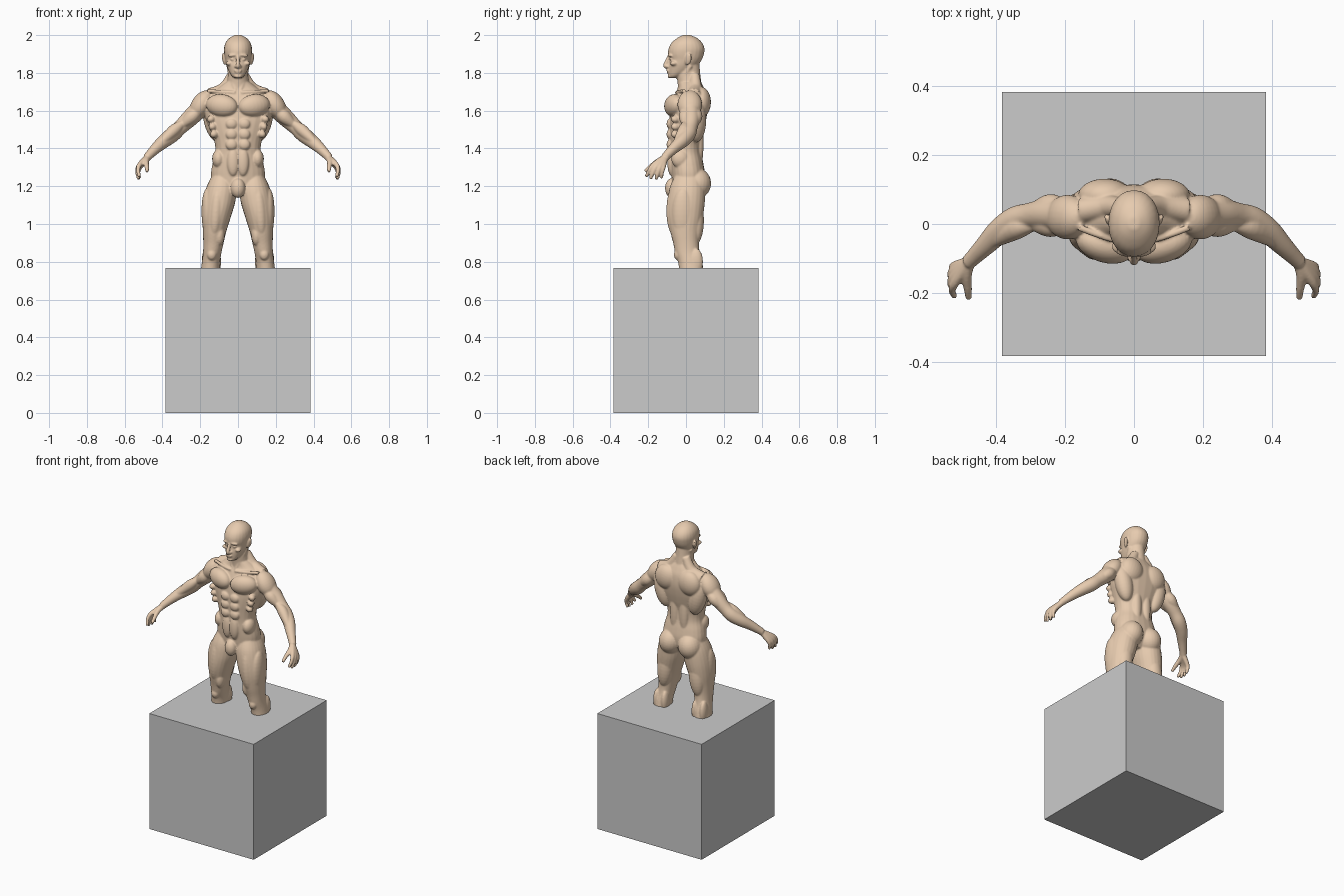
import bpy, bmesh, math
from mathutils import Vector, Matrix, Euler

N = 24
bm = bmesh.new()


def spline(rows, n=5):
    """Catmull-Rom interpolation through rows of numbers."""
    p = [rows[0], *rows, rows[-1]]
    out = []
    for i in range(len(rows) - 1):
        for k in range(n):
            t = k / n
            out.append([0.5 * (2 * b + (c - a) * t + (2 * a - 5 * b + 4 * c - d) * t * t
                               + (3 * b - a - 3 * c + d) * t ** 3)
                        for a, b, c, d in zip(*p[i:i + 4])])
    return out + [list(rows[-1])]


def loft(rings, both):
    """Closed skin over rings of points, optionally repeated across x = 0."""
    for s in ((1, -1) if both else (1,)):
        vs = [[bm.verts.new((s * q[0], q[1], q[2])) for q in r] for r in rings]
        for a, b in zip(vs, vs[1:]):
            for i in range(N):
                j = (i + 1) % N
                bm.faces.new((a[i], a[j], b[j], b[i]))
        bm.faces.new(vs[0][::-1])
        bm.faces.new(vs[-1])


def slices(rows, both=False, power=2.3):
    """Horizontal sections: z, centre x, half width, front y, back y."""
    rings = []
    for z, cx, rx, yf, yb in spline(rows):
        ring = []
        for i in range(N):
            t = 2 * math.pi * i / N
            c, s = math.cos(t), math.sin(t)
            ring.append((cx + rx * math.copysign(abs(c) ** (2 / power), c),
                         (yf + yb) / 2 + (yb - yf) / 2 * math.copysign(abs(s) ** (2 / power), s), z))
        rings.append(ring)
    loft(rings, both)


def tube(pts, both=True):
    """Round limb along points x, y, z, radius."""
    p = spline(pts)
    rings = []
    for i, q in enumerate(p):
        d = Vector(p[min(i + 1, len(p) - 1)][:3]) - Vector(p[max(i - 1, 0)][:3])
        u = d.cross(Vector((0.3, 1, 0.1))).normalized()
        v = d.cross(u).normalized()
        rings.append([Vector(q[:3]) + q[3] * (u * math.cos(2 * math.pi * k / N) + v * math.sin(2 * math.pi * k / N))
                      for k in range(N)])
    loft(rings, both)


def ball(c, r, rot=(0, 0, 0), both=True):
    """Ellipsoid muscle."""
    for s in ((1, -1) if both else (1,)):
        m = (Matrix.Diagonal((s, 1, 1, 1)) @ Matrix.Translation(c)
             @ Euler([math.radians(a) for a in rot]).to_matrix().to_4x4() @ Matrix.Diagonal((*r, 1)))
        bmesh.ops.create_uvsphere(bm, u_segments=24, v_segments=16, radius=1, matrix=m)


# torso
slices([(1.15, 0, .05, -.05, .05), (1.20, 0, .13, -.07, .09), (1.26, 0, .143, -.077, .10),
        (1.32, 0, .135, -.082, .092), (1.38, 0, .120, -.085, .080), (1.44, 0, .126, -.088, .080),
        (1.50, 0, .148, -.09, .095), (1.56, 0, .172, -.088, .108), (1.62, 0, .18, -.08, .115),
        (1.68, 0, .155, -.058, .11), (1.72, 0, .105, -.04, .095), (1.75, 0, .065, -.038, .08)])
# neck
slices([(1.68, 0, .07, -.04, .09), (1.74, 0, .06, -.044, .083), (1.80, 0, .053, -.05, .075),
        (1.87, 0, .05, -.04, .07)], power=2)
# head
slices([(1.773, 0, .02, -.086, -.045), (1.785, 0, .034, -.092, -.02), (1.81, 0, .049, -.094, .03),
        (1.84, 0, .061, -.093, .062), (1.87, 0, .068, -.088, .084), (1.90, 0, .073, -.095, .095),
        (1.93, 0, .074, -.092, .098), (1.96, 0, .066, -.076, .085), (1.985, 0, .045, -.046, .058),
        (2.001, 0, .015, -.015, .02)], power=2.1)

# face
tube([(0, -.088, 1.893, .008), (0, -.100, 1.865, .010), (0, -.109, 1.838, .012), (0, -.098, 1.828, .008)], False)
ball((.011, -.097, 1.834), (.009, .011, .008))
ball((.028, -.083, 1.893), (.027, .012, .008), (0, 8, 12))
ball((.028, -.075, 1.872), (.014, .013, .009))
ball((.044, -.062, 1.850), (.019, .024, .013), (0, 0, 30))
ball((0, -.094, 1.813), (.022, .010, .005), both=False)
ball((0, -.092, 1.803), (.018, .010, .006), both=False)
ball((0, -.086, 1.783), (.020, .012, .011), both=False)
ball((.075, .012, 1.873), (.008, .018, .033), (-15, 8, -15))

# neck, collar and trapezius
tube([(.05, .025, 1.84, .012), (.034, -.015, 1.77, .013), (.012, -.04, 1.705, .009)])
tube([(.015, -.05, 1.695, .009), (.08, -.04, 1.70, .009), (.16, -.01, 1.705, .010)])
tube([(.03, .045, 1.79, .026), (.075, .05, 1.715, .034), (.15, .04, 1.68, .038)])

# chest and abdomen
ball((.086, -.062, 1.627), (.086, .050, .060), (0, -8, 17))
for z in (1.53, 1.475, 1.42):
    ball((.034, -.083, z), (.031, .020, .029))
ball((.026, -.077, 1.33), (.032, .022, .075))
ball((.103, -.03, 1.345), (.034, .048, .05))
for k in range(3):
    ball((.125 + .008 * k, -.055, 1.475 + .04 * k), (.022, .026, .02), (0, 30, 35))
# groin
ball((0, -.075, 1.19), (.038, .036, .052), both=False)

# back
ball((.127, .055, 1.55), (.055, .052, .12), (0, 13, 0))
ball((.085, .082, 1.645), (.078, .05, .08), (0, -15, 0))
ball((.035, .068, 1.43), (.031, .025, .15))
ball((.07, .055, 1.215), (.073, .078, .082), (0, -10, 0))

# shoulders and arms
ball((.193, .02, 1.632), (.053, .065, .083), (0, -33, 0))
tube([(.17, .02, 1.66, .05), (.215, .025, 1.60, .048), (.26, .028, 1.555, .045), (.305, .022, 1.512, .039),
      (.345, .01, 1.475, .041), (.39, -.02, 1.44, .037), (.43, -.06, 1.405, .030),
      (.465, -.095, 1.37, .024), (.482, -.112, 1.352, .022)])
tube([(.195, -.005, 1.615, .018), (.245, -.002, 1.567, .036), (.30, .0, 1.52, .016)])
tube([(.20, .05, 1.61, .02), (.245, .052, 1.568, .035), (.30, .04, 1.52, .016)])
tube([(.285, -.005, 1.54, .012), (.34, -.012, 1.495, .032), (.42, -.06, 1.42, .014)])

# hands: each finger starts at the wrist so the bones merge into a palm
wrist = (.480, -.112, 1.350, .018)
for a, b, c in (((.520, -.170, 1.315), (.529, -.194, 1.285), (.521, -.211, 1.250)),
                ((.525, -.155, 1.307), (.533, -.175, 1.272), (.525, -.188, 1.238)),
                ((.525, -.138, 1.302), (.533, -.150, 1.268), (.524, -.158, 1.236)),
                ((.520, -.121, 1.300), (.528, -.127, 1.272), (.520, -.130, 1.243))):
    tube([wrist, (*a, .0135), (*b, .0105), (*c, .0085)])
tube([wrist, (.487, -.150, 1.330, .0155), (.483, -.190, 1.302, .012), (.481, -.217, 1.278, .009)])

# legs, running down into the block
slices([(1.27, .085, .045, -.05, .08), (1.20, .087, .078, -.084, .10), (1.12, .099, .085, -.097, .10),
        (1.04, .113, .076, -.097, .09), (.96, .124, .062, -.083, .074), (.90, .130, .054, -.068, .068),
        (.85, .136, .049, -.058, .073), (.80, .143, .048, -.042, .086), (.74, .148, .05, -.035, .094),
        (.69, .150, .05, -.035, .094)], True, 2.1)
ball((.157, -.015, 1.05), (.036, .06, .14), (0, 2, 0))
ball((.115, -.056, 1.07), (.040, .048, .14), (0, -5, 0))
ball((.098, -.042, .945), (.028, .036, .06))
ball((.115, .05, 1.02), (.05, .045, .13), (0, -6, 0))
ball((.139, -.043, .838), (.025, .021, .03))
for x in (.112, .170):
    ball((x, .055, .80), (.022, .035, .07))

# fuse the parts into one smooth figure
bmesh.ops.recalc_face_normals(bm, faces=bm.faces)
mesh = bpy.data.meshes.new("figure")
bm.to_mesh(mesh)
bm.free()
figure = bpy.data.objects.new("figure", mesh)
bpy.context.collection.objects.link(figure)
skin = bpy.data.materials.new("skin")
skin.diffuse_color = (.80, .60, .43, 1)
mesh.materials.append(skin)
remesh = figure.modifiers.new("fuse", 'REMESH')
remesh.mode = 'VOXEL'
remesh.voxel_size = .0045
remesh.use_smooth_shade = True
soften = figure.modifiers.new("soften", 'SMOOTH')
soften.factor = .5
soften.iterations = 6
bpy.context.view_layer.objects.active = figure
figure.select_set(True)
for m in ("fuse", "soften"):
    bpy.ops.object.modifier_apply(modifier=m)

# block
bpy.ops.mesh.primitive_cube_add(size=.768, location=(0, 0, .384))
bpy.context.object.name = "block"
